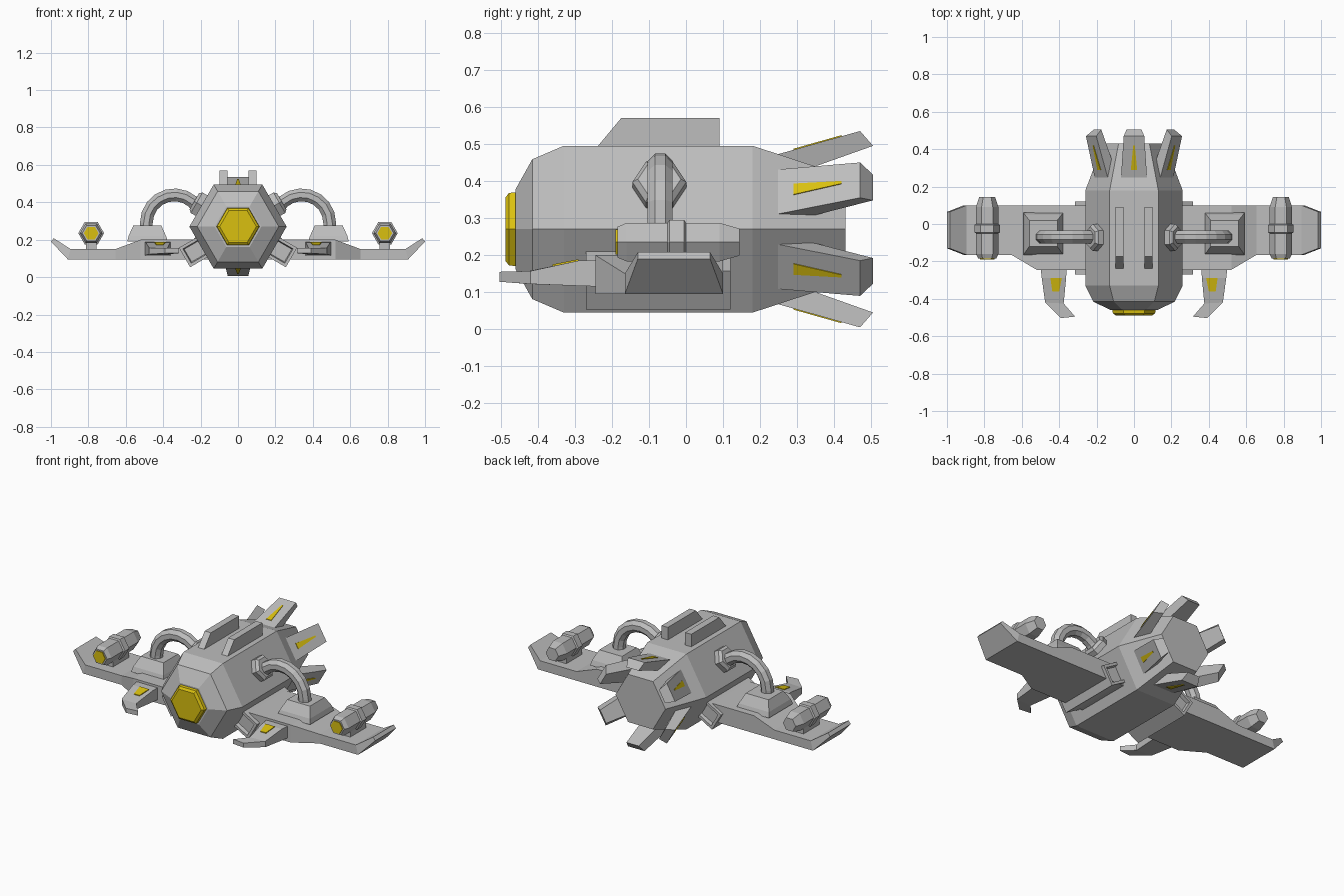
import bpy, bmesh
from math import sin, cos, pi, radians
from mathutils import Vector, Matrix

cube = bpy.data.objects.get("Cube")
if cube:
    bpy.data.objects.remove(cube)


def material(name, colour):
    m = bpy.data.materials.new(name)
    m.use_nodes = True
    m.diffuse_color = (*colour, 1)
    m.node_tree.nodes["Principled BSDF"].inputs["Base Color"].default_value = (*colour, 1)
    return m


grey = material("hull grey", (0.51, 0.51, 0.51))
yellow = material("accent yellow", (0.7, 0.53, 0.005))
AXIS = 0.27  # height of the hull's long axis


def loft(name, rings, mat=grey, mirror=False, matrix=None, recess=None):
    """Skin a row of equal rings, cap both ends, optionally recess the end caps."""
    bm = bmesh.new()
    rows = [[bm.verts.new(p) for p in ring] for ring in rings]
    n = len(rows[0])
    for a, b in zip(rows, rows[1:]):
        for i in range(n):
            j = (i + 1) % n
            bm.faces.new((a[i], a[j], b[j], b[i]))
    caps = [bm.faces.new(rows[0]), bm.faces.new(rows[-1])]
    bmesh.ops.recalc_face_normals(bm, faces=bm.faces[:])
    if recess:
        for cap in caps:
            bmesh.ops.inset_region(bm, faces=[cap], thickness=recess)
            bmesh.ops.inset_region(bm, faces=[cap], thickness=recess / 3, depth=-recess)
    if matrix:
        bm.transform(matrix)
        bmesh.ops.recalc_face_normals(bm, faces=bm.faces[:])
    mesh = bpy.data.meshes.new(name)
    bm.to_mesh(mesh)
    bm.free()
    mesh.materials.append(mat)
    obj = bpy.data.objects.new(name, mesh)
    bpy.context.collection.objects.link(obj)
    if mirror:
        obj.modifiers.new("both sides", 'MIRROR').use_axis[0] = True
    return obj


def hexagon(y, r, x=0, z=0):
    return [Vector((x + r * cos(k * pi / 3), y, z + r * sin(k * pi / 3))) for k in range(6)]


def rect_y(y, x0, x1, z0, z1):
    return [(x0, y, z0), (x1, y, z0), (x1, y, z1), (x0, y, z1)]


def rect_x(x, y0, y1, z0, z1, lean=0):
    return [(x, y0, z0), (x, y1, z0), (x - lean, y1, z1), (x - lean, y0, z1)]


def rect_z(z, x0, x1, y0, y1):
    return [(x0, y0, z), (x1, y0, z), (x1, y1, z), (x0, y1, z)]


def around_hull(degrees):
    """Place a part made above the axis (z = radius) around the hull."""
    return Matrix.Translation((0, 0, AXIS)) @ Matrix.Rotation(radians(degrees), 4, 'Y')


# Hull and nose window
hull = [(-0.46, 0.125), (-0.415, 0.218), (-0.33, 0.26), (0.18, 0.26), (0.43, 0.165)]
loft("hull", [hexagon(y, r, 0, AXIS) for y, r in hull])
window = [(-0.458, 0.115), (-0.478, 0.113), (-0.488, 0.098)]
loft("nose_window", [hexagon(y, r, 0, AXIS) for y, r in window], yellow)

# Six tail fins with tapered stripes
for k in range(6):
    place = around_hull(60 * k)
    root = [(-0.07, 0.24, 0.2), (0.07, 0.24, 0.2), (0.06, 0.28, 0.145), (-0.06, 0.28, 0.145)]
    tip = [(-0.055, 0.47, 0.265), (0.055, 0.47, 0.265), (0.04, 0.505, 0.225), (-0.04, 0.505, 0.225)]
    loft(f"tail_fin_{k + 1}", [root, tip], matrix=place)
    stripe = []
    for y, w in ((0.29, 0.017), (0.42, 0.004)):
        r = 0.2 + (y - 0.24) * 0.2826
        stripe.append(rect_y(y, -w, w, r - 0.003, r + 0.003))
    loft(f"fin_stripe_{k + 1}", stripe, yellow, matrix=place)

# Roof rails
rail = [(-0.24, 0.48), (-0.24, 0.492), (-0.175, 0.57), (0.09, 0.57), (0.09, 0.48)]
loft("roof_rail", [[(x, y, z) for y, z in rail] for x in (0.057, 0.098)], mirror=True)

# Lower side intakes with recessed ends
loft("side_intake", [rect_y(y, -0.06, 0.06, 0.19, 0.33) for y in (-0.27, 0.12)],
     mirror=True, matrix=around_hull(120), recess=0.022)

# Wings with upturned tips
loft("wing", [rect_x(0.12, -0.245, 0.1, 0.095, 0.2),
              rect_x(0.52, -0.245, 0.1, 0.095, 0.2),
              rect_x(0.655, -0.165, 0.1, 0.095, 0.15),
              rect_x(0.91, -0.165, 0.1, 0.095, 0.15, 0.015),
              rect_x(1.0, -0.13, 0.065, 0.19, 0.208, 0.015)], mirror=True)

# Hooked prongs ahead of the wings
prong = [((0.36, -0.23), (0.5, -0.23), 0.115, 0.187),
         ((0.363, -0.29), (0.493, -0.29), 0.117, 0.185),
         ((0.376, -0.425), (0.475, -0.42), 0.122, 0.157),
         ((0.315, -0.495), (0.39, -0.503), 0.128, 0.155)]
loft("wing_prong", [[(*a, z0), (*b, z0), (*b, z1), (*a, z1)] for a, b, z0, z1 in prong], mirror=True)
loft("prong_patch", [rect_y(-0.36, 0.4, 0.437, 0.168, 0.175),
                     rect_y(-0.29, 0.386, 0.447, 0.182, 0.189)], yellow, mirror=True)

# Pipe sockets on the wings
loft("pipe_socket", [rect_z(0.19, 0.375, 0.592, -0.165, 0.062),
                     rect_z(0.22, 0.385, 0.585, -0.155, 0.052),
                     rect_z(0.275, 0.41, 0.56, -0.12, 0.02)], mirror=True)

# Arched pipes from hull to wing
pipe = []
for step in range(9):
    a = radians(150 * step / 8)
    out = Vector((cos(a), 0, sin(a)))
    centre = Vector((0.34, -0.07, 0.29)) + out * 0.15
    pipe.append([centre + 0.037 * (out * cos(t) + Vector((0, sin(t), 0)))
                 for t in [(k + 0.5) * pi / 4 for k in range(8)]])
pipe.insert(0, [p - Vector((0, 0, 0.04)) for p in pipe[0]])
loft("arched_pipe", pipe, mirror=True)

# Hexagonal pipe collars on the upper hull faces
collar = [[(r * sin(k * pi / 3), -0.072 + r * cos(k * pi / 3), h) for k in range(6)]
          for h, r in ((0.2, 0.073), (0.255, 0.073), (0.27, 0.058))]
loft("pipe_collar", collar, mirror=True, matrix=around_hull(60))

# Wing pods on pylons
pod = [(-0.185, 0.048), (-0.16, 0.06), (-0.05, 0.06), (-0.045, 0.069), (-0.005, 0.069),
       (0.0, 0.06), (0.09, 0.06), (0.145, 0.042)]
loft("wing_pod", [hexagon(y, r, 0.785, 0.235) for y, r in pod], mirror=True)
loft("pod_lens", [hexagon(y, 0.039, 0.785, 0.235) for y in (-0.19, -0.183)], yellow, mirror=True)
loft("pod_pylon", [rect_z(0.14, 0.757, 0.813, -0.1, 0.05),
                   rect_z(0.2, 0.757, 0.813, -0.1, 0.05)], mirror=True)
